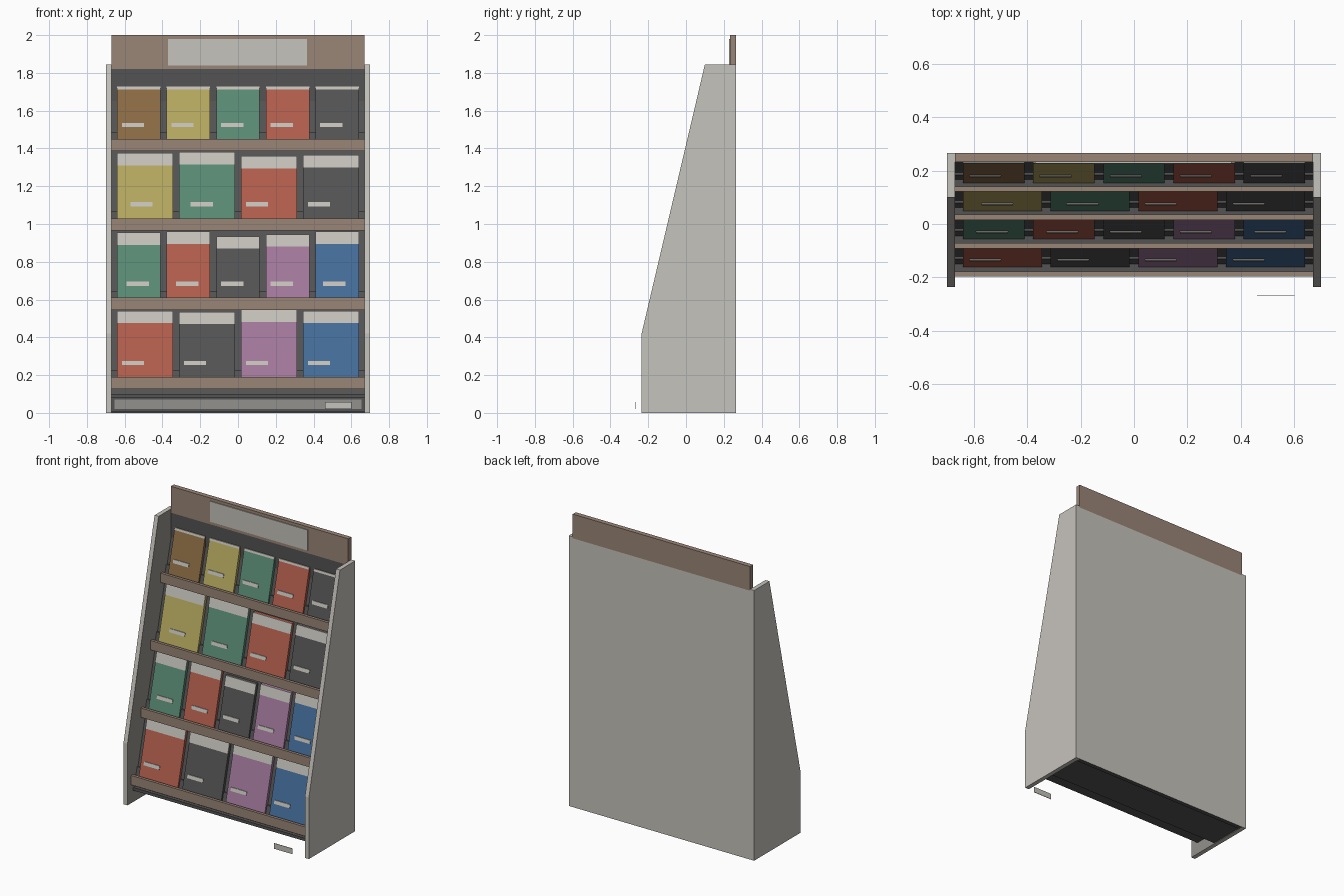
import bpy
import bmesh

cube = bpy.data.objects.get("Cube")
if cube:
    bpy.data.objects.remove(cube, do_unlink=True)


def linear(c):
    return c / 12.92 if c <= 0.04045 else ((c + 0.055) / 1.055) ** 2.4


def material(name, code):
    rgb = [linear(int(code[i:i + 2], 16) / 255) for i in (0, 2, 4)]
    m = bpy.data.materials.new(name)
    m.use_nodes = True
    m.diffuse_color = (*rgb, 1)
    m.node_tree.nodes["Principled BSDF"].inputs["Base Color"].default_value = (*rgb, 1)
    return m


LIGHT = material("light_gray", "C6C3BC")
MID = material("mid_gray", "94918C")
DARK = material("charcoal", "545454")
TAN = material("tan_board", "9A8677")
BOOKS = {
    "brown": material("brown", "8C6C45"),
    "yellow": material("yellow", "B6A95F"),
    "green": material("green", "5A8B74"),
    "red": material("red", "B25E4C"),
    "purple": material("purple", "A3799D"),
    "blue": material("blue", "456D99"),
    "charcoal": DARK,
}


def prism(name, x0, x1, profile, *mats, rule=None):
    """Extrude a (y, z) profile along x; rule picks a material slot by normal."""
    bm = bmesh.new()
    face = bm.faces.new([bm.verts.new((x0, y, z)) for y, z in profile])
    ext = bmesh.ops.extrude_face_region(bm, geom=[face])["geom"]
    bmesh.ops.translate(bm, vec=(x1 - x0, 0, 0),
                        verts=[v for v in ext if isinstance(v, bmesh.types.BMVert)])
    bmesh.ops.recalc_face_normals(bm, faces=bm.faces)
    bm.normal_update()
    if rule:
        for f in bm.faces:
            f.material_index = int(rule(f.normal))
    mesh = bpy.data.meshes.new(name)
    bm.to_mesh(mesh)
    bm.free()
    for m in mats:
        mesh.materials.append(m)
    obj = bpy.data.objects.new(name, mesh)
    bpy.context.collection.objects.link(obj)
    return obj


def box(name, x0, x1, y0, y1, z0, z1, *mats, rule=None):
    return prism(name, x0, x1, [(y0, z0), (y1, z0), (y1, z1), (y0, z1)], *mats, rule=rule)


def leaning(name, x0, x1, z0, z1, front, back, mat):
    """Slab parallel to the sloping display plane."""
    def plane(z):
        return -0.16 + 0.25 * (z - 0.16)
    return prism(name, x0, x1, [(plane(z0) + front, z0), (plane(z0) + back, z0),
                                (plane(z1) + back, z1), (plane(z1) + front, z1)], mat)


W = 0.67

# Side panels with darker inner faces
SIDE = [(-0.235, 0), (0.265, 0), (0.265, 1.845), (0.1, 1.845), (-0.235, 0.42)]
prism("left_side", W, 0.7, SIDE, LIGHT, MID, rule=lambda n: n.x < -0.9)
prism("right_side", -0.7, -W, SIDE, LIGHT, MID, rule=lambda n: n.x > 0.9)

# Back, sloping board and base
box("back_panel", -W, W, 0.235, 0.265, 0, 1.835, DARK, LIGHT, rule=lambda n: n.y > 0.9)
leaning("sloping_board", -W, W, 0.08, 1.72, 0.022, 0.03, DARK)
box("bottom_deck", -W, W, -0.175, 0.235, 0.08, 0.1, DARK)
box("plinth", -W, W, -0.01, 0.235, 0.005, 0.08, DARK)
box("plinth_front", -0.655, 0.655, -0.015, -0.01, 0.02, 0.07, MID)

# Header board and its blank sign
box("header_board", -W, W, 0.235, 0.265, 1.835, 2, TAN)
box("header_lower_edge", -W, W, 0.232, 0.235, 1.82, 2, TAN)
box("header_sign", -0.37, 0.365, 0.227, 0.232, 1.84, 1.98, LIGHT)

# Loose price tag in front of the base
box("price_tag", 0.46, 0.6, -0.27, -0.267, 0.02, 0.058, LIGHT)

# Rows from the bottom: (colour, top height, label offset)
ROWS = [
    [("red", 0.54, 0.025), ("charcoal", 0.535, 0.025),
     ("purple", 0.545, 0.025), ("blue", 0.54, 0.025)],
    [("green", 0.955, 0.05), ("red", 0.96, 0.05), ("charcoal", 0.935, 0.025),
     ("purple", 0.945, 0.025), ("blue", 0.96, 0.04)],
    [("yellow", 1.375, 0.07), ("green", 1.38, 0.06),
     ("red", 1.36, 0.025), ("charcoal", 1.365, 0.025)],
    [(c, 1.728, 0.025) for c in ("brown", "yellow", "green", "red", "charcoal")],
]

for r, row in enumerate(ROWS):
    lip_y, lip_z = -0.197 + 0.106 * r, 0.126 + 0.42 * r
    top = lip_z + 0.064
    box(f"shelf_lip_{r}", -W, W, lip_y, lip_y + 0.02, lip_z, top, TAN)
    box(f"shelf_floor_{r}", -W, W, lip_y + 0.02, lip_y + 0.075, lip_z, lip_z + 0.03, DARK)
    leaning(f"shelf_rail_{r}", -W, W, lip_z, top + 0.035, 0.012, 0.025, DARK)
    # Magazines with a pale heading band and a small label
    width = 0.23 if len(row) == 5 else 0.295
    pitch = (1.28 - width) / (len(row) - 1)
    band = 0.015 if r == 3 else 0.065
    for i, (colour, z1, offset) in enumerate(row):
        x = -0.64 + pitch * i
        tag = f"{r}_{i}"
        leaning(f"magazine_{tag}", x, x + width, lip_z + 0.03, z1, 0, 0.02, BOOKS[colour])
        leaning(f"heading_band_{tag}", x, x + width, z1 - band, z1, -0.003, 0, LIGHT)
        leaning(f"label_{tag}", x + offset, x + offset + 0.118,
                top + 0.063, top + 0.086, -0.004, 0, LIGHT)
